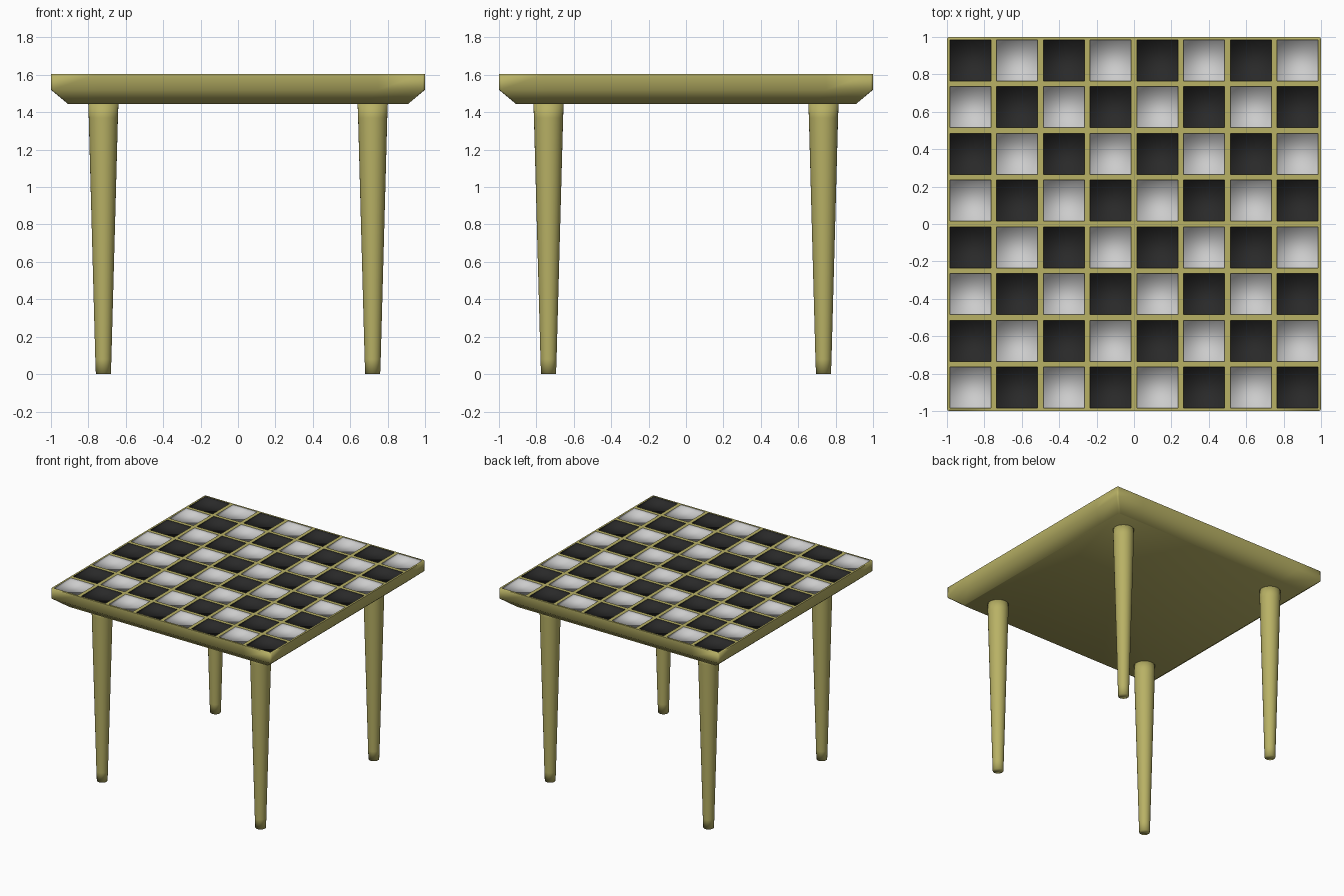
import bpy, bmesh, math

if "Cube" in bpy.data.objects:
    bpy.data.objects.remove(bpy.data.objects["Cube"])

TOP, EDGE, UNDER = 1.605, 1.52, 1.445


def material(name, r, g, b):
    m = bpy.data.materials.new(name)
    m.diffuse_color = (r, g, b, 1)
    m.use_nodes = True
    m.node_tree.nodes["Principled BSDF"].inputs["Base Color"].default_value = m.diffuse_color
    return m


wood = material("olive_wood", 0.48, 0.44, 0.13)
white = material("white_square", 0.8, 0.8, 0.8)
black = material("black_square", 0.022, 0.022, 0.022)


def finish(bm, name, mats):
    me = bpy.data.meshes.new(name)
    bm.to_mesh(me)
    bm.free()
    for m in mats:
        me.materials.append(m)
    ob = bpy.data.objects.new(name, me)
    bpy.context.collection.objects.link(ob)
    return ob


# Table top: 8 x 8 grid, sides extruded down and chamfered inwards
bm = bmesh.new()
bmesh.ops.create_grid(bm, x_segments=8, y_segments=8, size=1)
for v in bm.verts:
    v.co.z = TOP
tiles = list(bm.faces)
rim = [e for e in bm.edges if e.is_boundary]
for z, scale in ((EDGE, 1), (UNDER, 0.91)):
    geom = bmesh.ops.extrude_edge_only(bm, edges=rim)["geom"]
    for v in [g for g in geom if isinstance(g, bmesh.types.BMVert)]:
        v.co = (v.co.x * scale, v.co.y * scale, z)
    rim = [e for e in geom if isinstance(e, bmesh.types.BMEdge)
           and all(abs(v.co.z - z) < 1e-4 for v in e.verts)]
bmesh.ops.contextual_create(bm, geom=rim)
bmesh.ops.recalc_face_normals(bm, faces=bm.faces[:])

# Recessed squares, leaving thin wooden strips between them
bmesh.ops.inset_individual(bm, faces=tiles, thickness=0.015, use_even_offset=True)
bmesh.ops.inset_individual(bm, faces=tiles, thickness=0.002, depth=-0.02,
                           use_even_offset=True)
for f in bm.faces:
    f.smooth = True
    f.material_index = 0
for f in tiles:
    c = f.calc_center_median()
    idx = 1 + (math.floor(c.x * 4) + math.floor(c.y * 4)) % 2
    for e in f.edges:
        for g in e.link_faces:
            g.material_index = idx

# Crisp edges around the squares and the top rim
for e in bm.edges:
    a, b = e.link_faces
    if a.material_index != b.material_index:
        e.smooth = False
    elif a.material_index == 0 and max(a.normal.z, b.normal.z) > 0.99 and a.normal.dot(b.normal) < 0.5:
        e.smooth = False

# Slightly rounded vertical corners
corners = [e for e in bm.edges
           if abs(e.verts[0].co.z - e.verts[1].co.z) > 0.03
           and all(abs(abs(v.co.x) - abs(v.co.y)) < 1e-4 for v in e.verts)
           and min(v.co.z for v in e.verts) < EDGE + 0.01
           and all(abs(v.co.x) > 0.9 for v in e.verts)]
bmesh.ops.bevel(bm, geom=corners, offset=0.012, segments=2, profile=0.5,
                affect='EDGES')
finish(bm, "table_top", (wood, white, black))


# Tapered round legs
def leg(name, x, y, sides=32):
    bm = bmesh.new()
    rings = []
    for r, z in ((0.04, 0), (0.043, 0.08), (0.078, 1.37), (0.081, UNDER + 0.005)):
        rings.append([bm.verts.new((x + r * math.cos(t), y + r * math.sin(t), z))
                      for t in (2 * math.pi * i / sides for i in range(sides))])
    for lo, hi in zip(rings, rings[1:]):
        for i in range(sides):
            j = (i + 1) % sides
            bm.faces.new((lo[i], lo[j], hi[j], hi[i]))
    bm.faces.new(rings[0][::-1])
    bm.faces.new(rings[-1])
    for f in bm.faces:
        f.smooth = True
    finish(bm, name, (wood,))


for sy, fb in ((-1, "front"), (1, "back")):
    for sx, lr in ((-1, "left"), (1, "right")):
        leg(f"{fb}_{lr}_leg", sx * 0.72, sy * 0.735)
